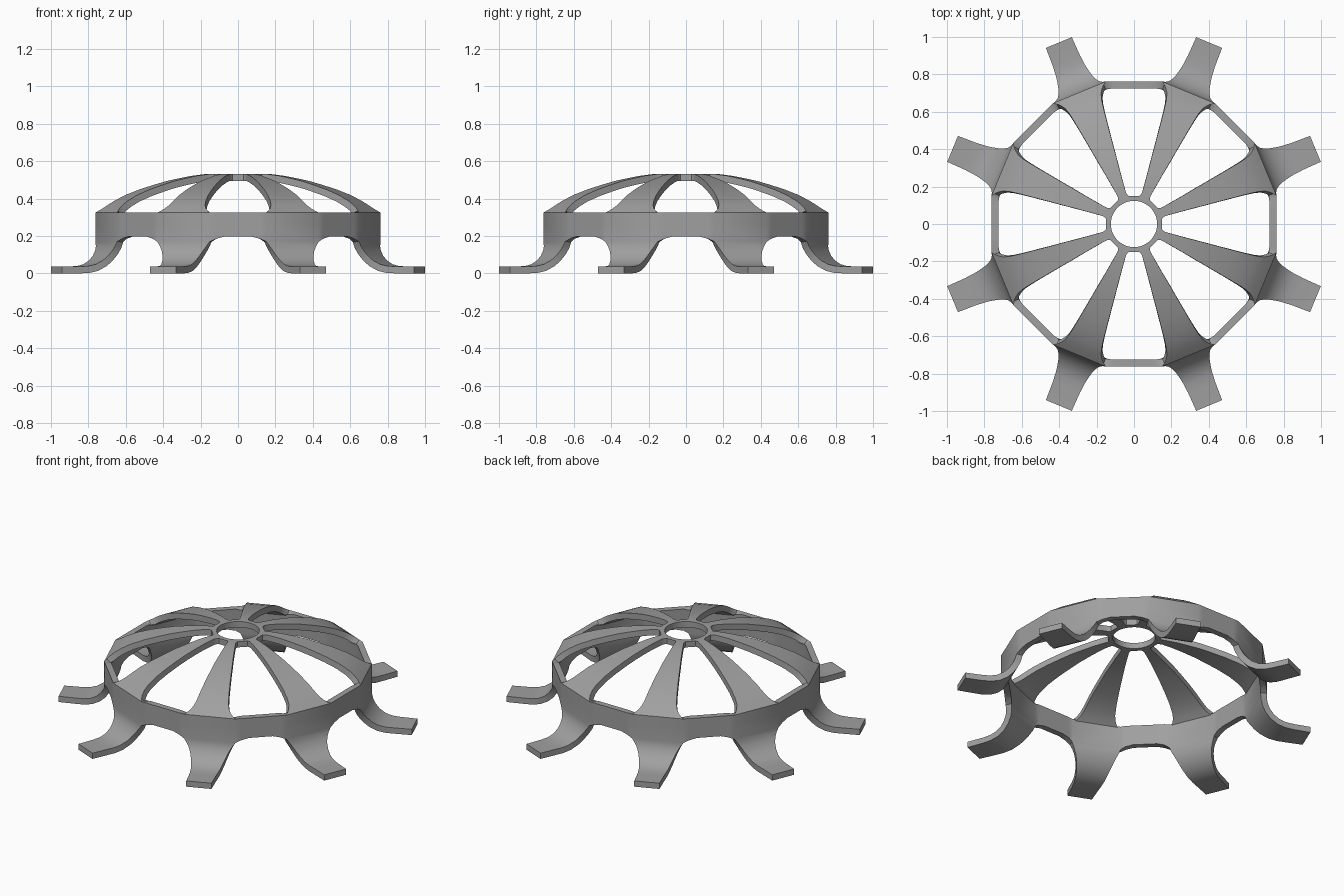
import bpy, bmesh
from math import sin, cos, tan, pi, radians

cube = bpy.data.objects.get("Cube")
if cube:
    bpy.data.objects.remove(cube, do_unlink=True)

COUNT = 8
STEP = 2 * pi / COUNT
APOTHEM = 0.762
HALF = APOTHEM * tan(STEP / 4)     # half a side of the 16-sided band
THICK = 0.037

grey = bpy.data.materials.new("mid grey")
grey.use_nodes = True
colour = (0.35, 0.35, 0.35, 1)
grey.diffuse_color = colour
grey.node_tree.nodes["Principled BSDF"].inputs["Base Color"].default_value = colour

# Spoke, band and leg in one strip: distance out, height, half width
strip = [
    (0.185, 0.53, 0.026), (0.25, 0.522, 0.034), (0.32, 0.509, 0.043),
    (0.39, 0.494, 0.053), (0.46, 0.474, 0.062), (0.54, 0.449, 0.073),
    (0.62, 0.418, 0.084), (0.68, 0.386, 0.094), (0.712, 0.365, 0.104),
    (0.735, 0.347, 0.119), (0.75, 0.335, 0.135), (APOTHEM, 0.325, HALF),
    (APOTHEM, 0.26, HALF), (APOTHEM, 0.17, HALF), (0.767, 0.145, 0.134),
    (0.778, 0.12, 0.119), (0.796, 0.094, 0.107), (0.822, 0.069, 0.097),
    (0.86, 0.048, 0.088), (0.9, 0.039, 0.082), (0.95, THICK, 0.078),
    (1.05, THICK, 0.075),
]
BAND_TOP = 11

bm = bmesh.new()


def local(angle, out, side, z):
    """Vertex placed outward and sideways from a radial direction."""
    c, s = cos(angle), sin(angle)
    return bm.verts.new((out * c - side * s, out * s + side * c, z))


for i in range(COUNT):
    leg = (i + 0.5) * STEP
    window = (i + 1) * STEP
    after = leg + STEP

    # Spoke and leg strip
    rows = [[local(leg, r, k * w, z) for k in (-1, 1)] for r, z, w in strip]
    for a, b in zip(rows, rows[1:]):
        bm.faces.new((a[0], b[0], b[1], a[1]))

    # Band section under each window, with an arched lower edge
    columns = []
    for side, low in ((-HALF, 0.17), (-0.115, 0.186), (-0.07, 0.197),
                      (0.07, 0.197), (0.115, 0.186), (HALF, 0.17)):
        columns.append([local(window, APOTHEM, side, z) for z in (0.325, 0.26, low)])
    for a, b in zip(columns, columns[1:]):
        for j in range(2):
            bm.faces.new((a[j], a[j + 1], b[j + 1], b[j]))

    # Flat hub ring around the central hole
    inner = [local(leg + k * STEP / 8, 0.124, 0, 0.53) for k in (-1, 1, 3, 5)]
    prev_corner = local(window - STEP, 0.151, 0.03, 0.53)
    prev_round = local(window - STEP, 0.16, 0.039, 0.53)
    corner_a = local(window, 0.151, -0.03, 0.53)
    corner_b = local(window, 0.151, 0.03, 0.53)
    round_a = local(window, 0.16, -0.039, 0.53)
    bm.faces.new((inner[0], rows[0][0], rows[0][1], inner[1]))
    bm.faces.new((inner[1], rows[0][1], round_a, corner_a, inner[2]))
    bm.faces.new((inner[2], corner_a, corner_b, inner[3]))
    before = local(leg - STEP / 8 * 3, 0.124, 0, 0.53)
    bm.faces.new((before, prev_corner, prev_round, rows[0][0], inner[0]))

bmesh.ops.remove_doubles(bm, verts=bm.verts, dist=0.0015)
bmesh.ops.recalc_face_normals(bm, faces=bm.faces)
# Normals must point outward so the thickness grows inward
bm.normal_update()
if max(bm.faces, key=lambda f: f.calc_center_median().z).normal.z < 0:
    bmesh.ops.reverse_faces(bm, faces=bm.faces)

mesh = bpy.data.meshes.new("domed_frame")
bm.to_mesh(mesh)
bm.free()
mesh.materials.append(grey)
frame = bpy.data.objects.new("domed_frame", mesh)
bpy.context.collection.objects.link(frame)

# Even sheet thickness
solid = frame.modifiers.new("thickness", "SOLIDIFY")
solid.thickness = THICK
solid.offset = -1
solid.use_even_offset = True
bpy.ops.object.select_all(action="DESELECT")
frame.select_set(True)
bpy.context.view_layer.objects.active = frame
bpy.ops.object.modifier_apply(modifier=solid.name)
bpy.ops.object.shade_smooth_by_angle(angle=radians(30))
